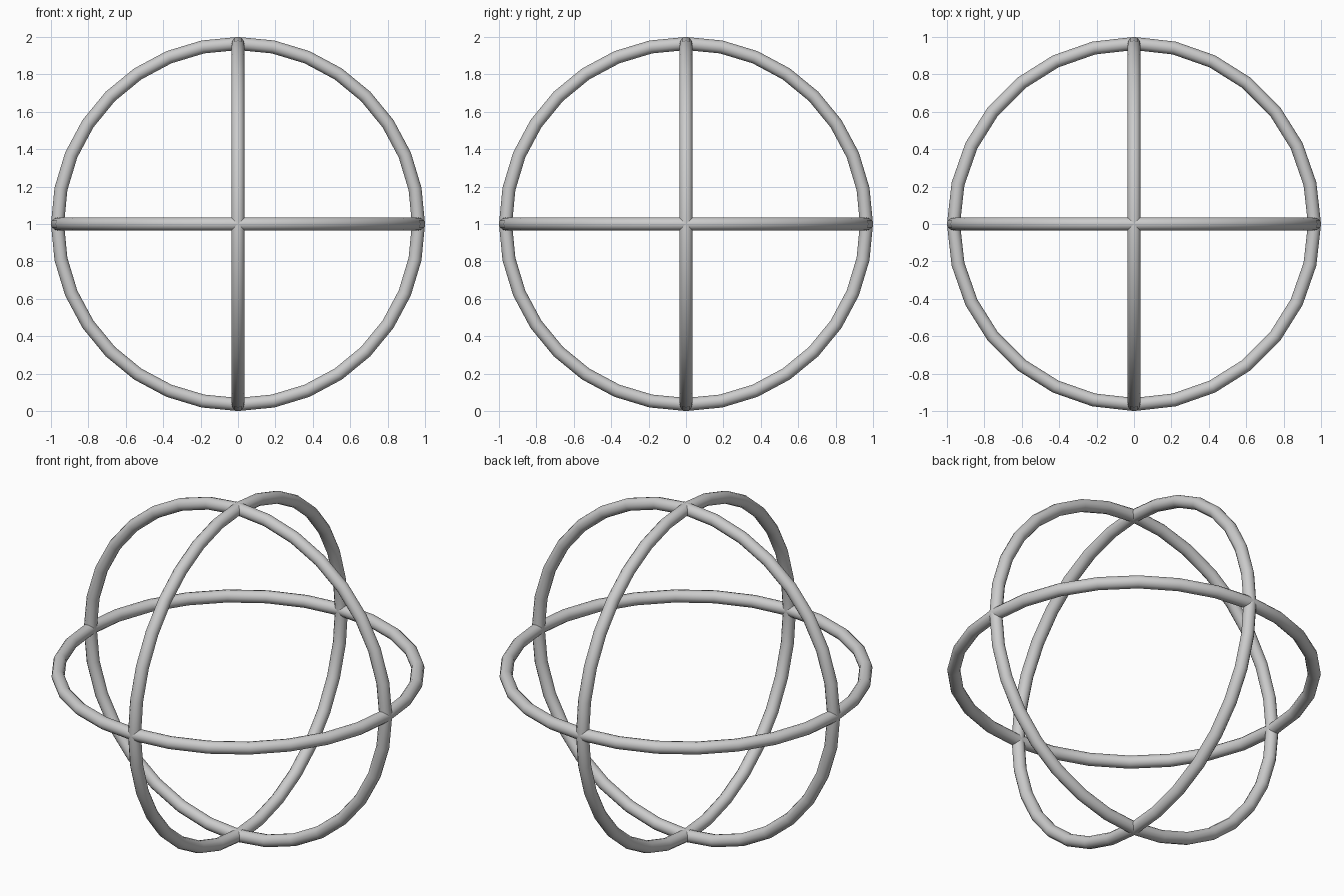
import bpy
from math import pi

cube = bpy.data.objects.get("Cube")
if cube:
    bpy.data.objects.remove(cube, do_unlink=True)

TUBE = 0.035
RING = 1.0 - TUBE

grey = bpy.data.materials.new("light_grey")
grey.use_nodes = True
colour = (0.6, 0.6, 0.6, 1.0)
grey.diffuse_color = colour
grey.node_tree.nodes["Principled BSDF"].inputs["Base Color"].default_value = colour


def ring(name, rotation, segments):
    """Smooth round hoop centred in the sphere."""
    bpy.ops.mesh.primitive_torus_add(
        major_radius=RING, minor_radius=TUBE,
        major_segments=segments, minor_segments=12,
        location=(0, 0, 1), rotation=rotation)
    hoop = bpy.context.object
    hoop.name = name
    hoop.data.materials.append(grey)
    bpy.ops.object.shade_smooth()


# Three hoops, one in each principal plane
ring("horizontal_ring", (0, 0, 0), 28)
ring("front_ring", (pi / 2, 0, 0), 32)
ring("side_ring", (0, pi / 2, 0), 32)
